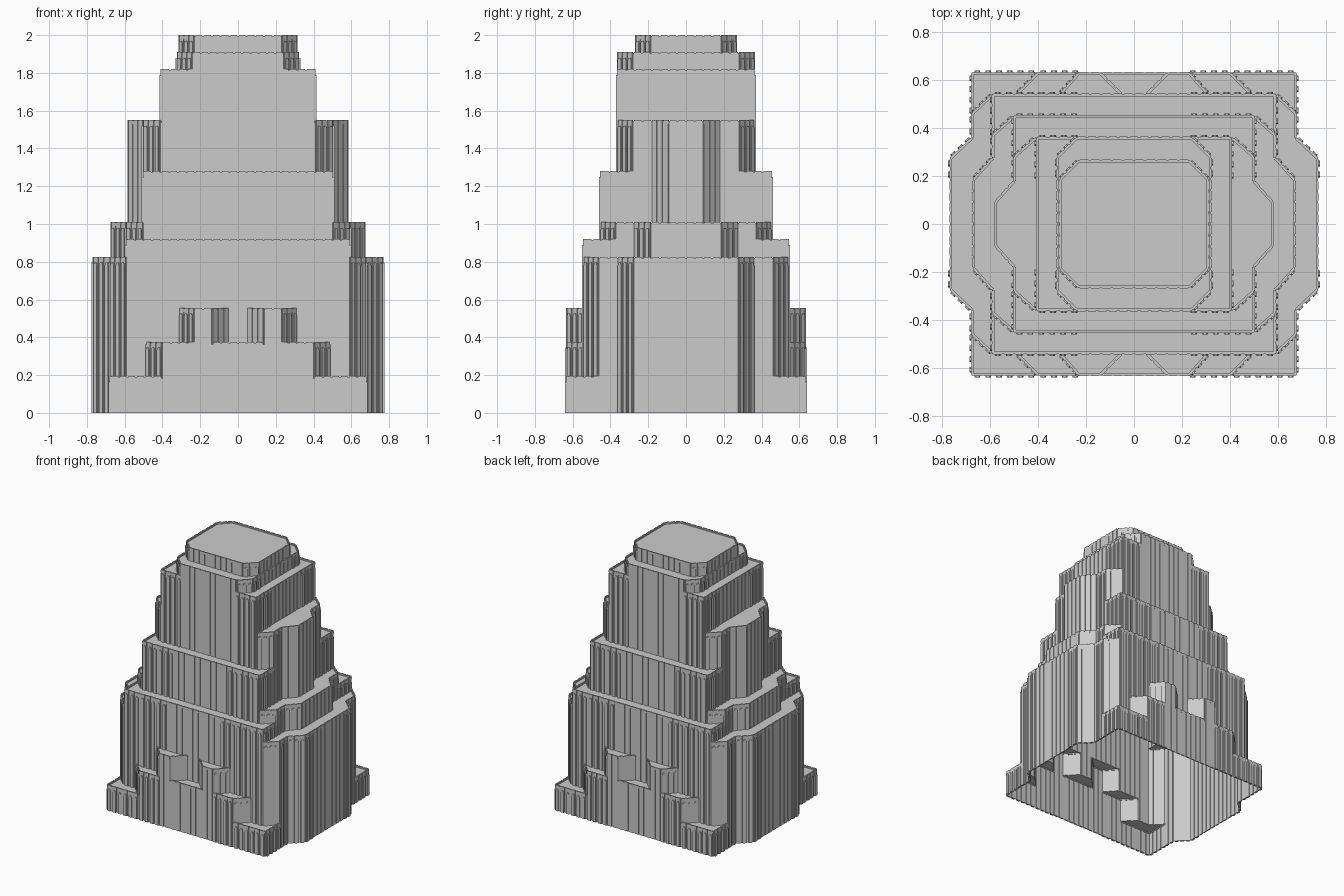
import bpy, bmesh
from mathutils import Vector

if "Cube" in bpy.data.objects:
    bpy.data.objects.remove(bpy.data.objects["Cube"])

LIP = 0.012    # roofs sit this far below the parapet tops
CELL = 0.045   # rib spacing

# Tiers: top height, outline of the +x +y quarter (counter-clockwise)
TIERS = [
    (2.00, [(.31, .185), (.23, .265)]),
    (1.91, [(.32, .28), (.24, .36)]),
    (1.82, [(.405, .36)]),
    (1.55, [(.58, .09), (.50, .18), (.50, .28), (.41, .36)]),
    (1.28, [(.50, .45)]),
    (1.01, [(.67, .185), (.59, .275), (.59, .37), (.50, .45)]),
    (0.92, [(.59, .54)]),
    (0.825, [(.765, .275), (.675, .36), (.675, .46), (.59, .54)]),
    (0.555, [(.31, .54), (.23, .63), (.14, .63), (.05, .54)]),
    (0.375, [(.49, .54), (.40, .63)]),
    (0.195, [(.675, .63)]),
]


def full_outline(q):
    r = q[::-1]
    return (q + [(-x, y) for x, y in r] + [(-x, -y) for x, y in q]
            + [(x, -y) for x, y in r])


def inside(p, poly):
    hit = False
    for (x1, y1), (x2, y2) in zip(poly, poly[1:] + poly[:1]):
        if (y1 > p.y) != (y2 > p.y):
            if p.x < x1 + (p.y - y1) * (x2 - x1) / (y2 - y1):
                hit = not hit
    return hit


def new_object(name, bm):
    bmesh.ops.recalc_face_normals(bm, faces=bm.faces[:])
    me = bpy.data.meshes.new(name)
    bm.to_mesh(me)
    bm.free()
    ob = bpy.data.objects.new(name, me)
    bpy.context.scene.collection.objects.link(ob)
    return ob


def loft(bm, a, b):
    """Closed solid between two matching rings of points."""
    va = [bm.verts.new(p) for p in a]
    vb = [bm.verts.new(p) for p in b]
    n = len(va)
    for i in range(n):
        j = (i + 1) % n
        bm.faces.new((va[i], va[j], vb[j], vb[i]))
    bm.faces.new(va[::-1])
    bm.faces.new(vb)


outlines = [(h, full_outline(q)) for h, q in TIERS]

# Stepped body: union of the tier prisms, opened at the ground
prisms = []
for i, (h, poly) in enumerate(outlines):
    bm = bmesh.new()
    loft(bm, [(x, y, -0.1 - 0.01 * i) for x, y in poly],
         [(x, y, h - LIP) for x, y in poly])
    prisms.append(new_object("tier_block", bm))
body = prisms[0]
body.name = "stepped_body"
for ob in prisms[1:]:
    m = body.modifiers.new("join", 'BOOLEAN')
    m.operation = 'UNION'
    m.solver = 'EXACT'
    m.object = ob
bpy.context.view_layer.update()
dg = bpy.context.evaluated_depsgraph_get()
mesh = bpy.data.meshes.new_from_object(body.evaluated_get(dg))
body.modifiers.clear()
bm = bmesh.new()
bm.from_mesh(mesh)
bmesh.ops.bisect_plane(bm, geom=bm.verts[:] + bm.edges[:] + bm.faces[:],
                       plane_co=(0, 0, 0), plane_no=(0, 0, 1), clear_inner=True)
bm.to_mesh(mesh)
bm.free()
body.data = mesh
for ob in prisms[1:]:
    bpy.data.objects.remove(ob)


def slab(bm, c, t, n, w, d_in, d_out, z0, z1, arch=False):
    """Upright slab on a wall; optional arched top."""
    prof = [(-w, z0), (w, z0), (w, z1), (-w, z1)]
    if arch:
        prof = [(-w, z0), (w, z0), (w, z1 - w), (w * .5, z1),
                (-w * .5, z1), (-w, z1 - w)]
    rings = []
    for d in (-d_in, d_out):
        rings.append([(*(c + t * u + n * d), z) for u, z in prof])
    loft(bm, *rings)


# Wall dressing: parapet curbs, ribs, and arched pilasters near the corners
curbs, ribs, pilasters = bmesh.new(), bmesh.new(), bmesh.new()
for k, (h, poly) in enumerate(outlines):
    for a, b in zip(poly, poly[1:] + poly[:1]):
        a, b = Vector(a), Vector(b)
        t = (b - a).normalized()
        n = Vector((t.y, -t.x))
        count = max(1, round((b - a).length / CELL))
        step = (b - a).length / count
        for i in range(count):
            c = a + t * step * (i + 0.5)
            if any(inside(c - n * .004, p) for _, p in outlines[:k]):
                continue
            z0 = max([g - LIP for g, p in outlines[k + 1:]
                      if inside(c + n * .004, p)], default=0.0)
            slab(curbs, c, t, n, step / 2, .008, .001, h - .02, h - .005)
            slab(ribs, c, t, n, step * .38, .005, .004, z0, h)
            if abs(c.x) > .23 and abs(c.y) > .19:
                slab(pilasters, c, t, n, .012, 0, .010, z0, h - .03, True)
new_object("parapet_curbs", curbs)
new_object("wall_ribs", ribs)
new_object("corner_pilasters", pilasters)
